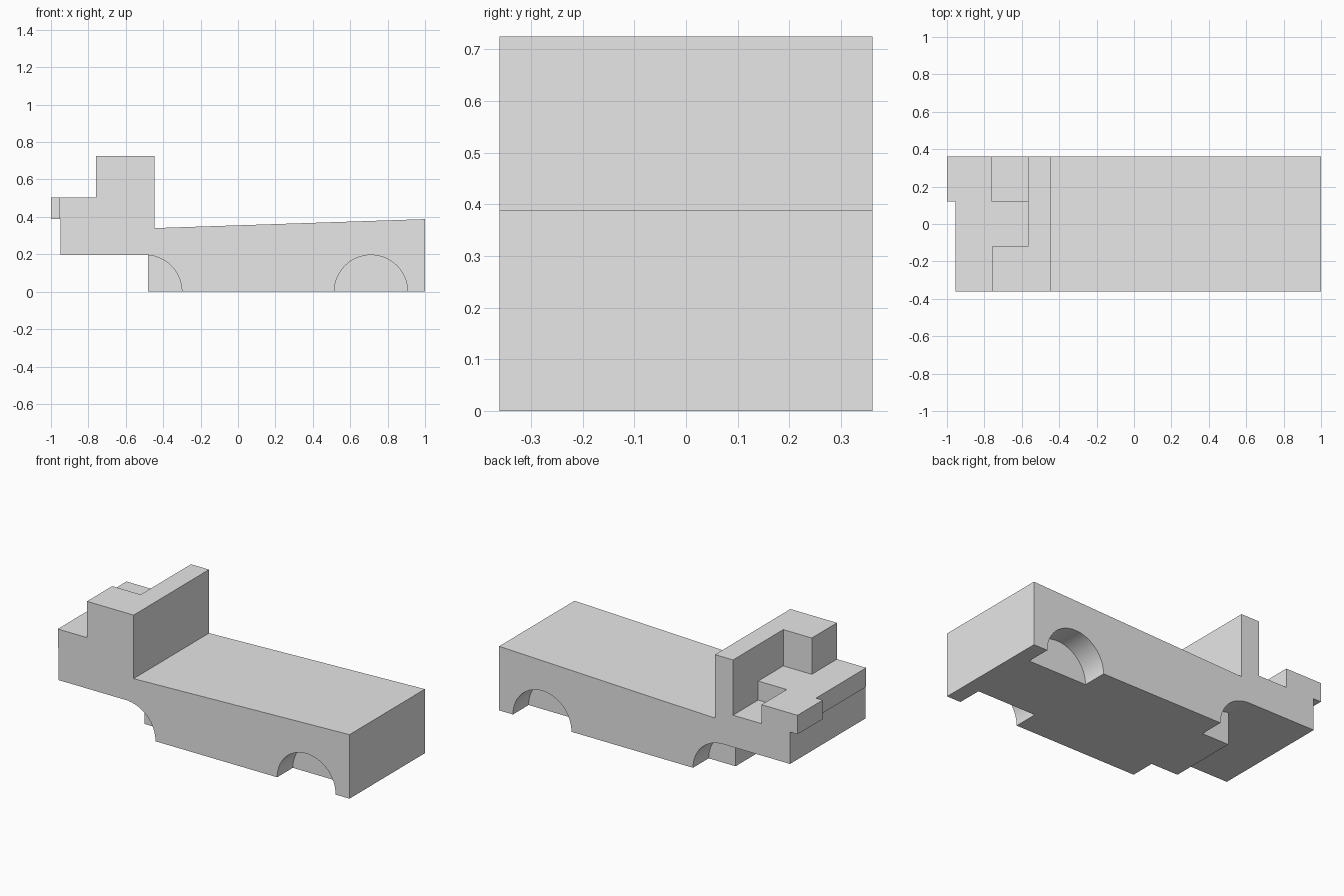
import bpy, bmesh
from mathutils import Matrix, Vector
from math import pi

cube = bpy.data.objects.get("Cube")
if cube:
    bpy.data.objects.remove(cube, do_unlink=True)

grey = bpy.data.materials.new("plain_grey")
grey.use_nodes = True
grey.diffuse_color = (0.8, 0.8, 0.8, 1)
grey.node_tree.nodes["Principled BSDF"].inputs["Base Color"].default_value = (0.8, 0.8, 0.8, 1)

HALF = 0.361        # half width
ARCH_R = 0.196      # wheel arch radius
ARCH_DEPTH = 0.15
SILL = 0.197        # underside of the nose
LEDGE = 0.39        # underside of the hood plate
HOOD = 0.505
ROOF = 0.725
FRONT, BACK = -0.759, -0.447   # cab block extent
WALL = -0.568                  # inner face of the cab wall


def finish(name, bm):
    bmesh.ops.recalc_face_normals(bm, faces=bm.faces)
    mesh = bpy.data.meshes.new(name)
    bm.to_mesh(mesh)
    bm.free()
    mesh.materials.append(grey)
    ob = bpy.data.objects.new(name, mesh)
    bpy.context.collection.objects.link(ob)
    return ob


def prism(name, outline, sweep):
    """Extrude a closed outline along a vector."""
    bm = bmesh.new()
    face = bm.faces.new([bm.verts.new(p) for p in outline])
    new = bmesh.ops.extrude_face_region(bm, geom=[face])["geom"]
    verts = [v for v in new if isinstance(v, bmesh.types.BMVert)]
    bmesh.ops.translate(bm, verts=verts, vec=Vector(sweep))
    return finish(name, bm)


def combine(target, other, operation):
    mod = target.modifiers.new(operation.lower(), 'BOOLEAN')
    mod.operation = operation
    mod.solver = 'EXACT'
    mod.object = other
    bpy.context.view_layer.objects.active = target
    bpy.ops.object.modifier_apply(modifier=mod.name)
    bpy.data.objects.remove(other, do_unlink=True)


# Body: nose, cab wall and sloping bed in one side profile
side = [(-0.95, SILL), (-0.48, SILL), (-0.48, 0), (1, 0), (1, 0.388),
        (BACK, 0.34), (BACK, ROOF), (WALL, ROOF), (WALL, LEDGE), (-0.95, LEDGE)]
body = prism("truck_body", [(x, -HALF, z) for x, z in side], (0, 2 * HALF, 0))

# Hood plate with a corner tab and an open seat recess
plan = [(-0.955, -HALF), (WALL, -HALF), (WALL, 0.12), (FRONT, 0.12),
        (FRONT, HALF), (-1, HALF), (-1, 0.12), (-0.955, 0.12)]
hood = prism("hood_plate", [(x, y, LEDGE) for x, y in plan], (0, 0, HOOD - LEDGE))
combine(body, hood, 'UNION')

# Raised cab block on one side
block = prism("cab_block", [(FRONT, -HALF, HOOD), (WALL, -HALF, HOOD),
                            (WALL, -0.12, HOOD), (FRONT, -0.12, HOOD)],
              (0, 0, ROOF - HOOD))
combine(body, block, 'UNION')

# Wheel arches cut into both sides
for x in (-0.496, 0.711):
    for s in (-1, 1):
        bm = bmesh.new()
        bmesh.ops.create_cone(
            bm, cap_ends=True, segments=64, radius1=ARCH_R, radius2=ARCH_R,
            depth=2 * ARCH_DEPTH,
            matrix=Matrix.Translation((x, s * HALF, 0)) @ Matrix.Rotation(pi / 2, 4, 'X'))
        combine(body, finish("arch_cutter", bm), 'DIFFERENCE')

# Smooth the arches, keep corners sharp
bpy.ops.object.select_all(action='DESELECT')
body.select_set(True)
bpy.context.view_layer.objects.active = body
bpy.ops.object.shade_smooth_by_angle(angle=pi / 6)
